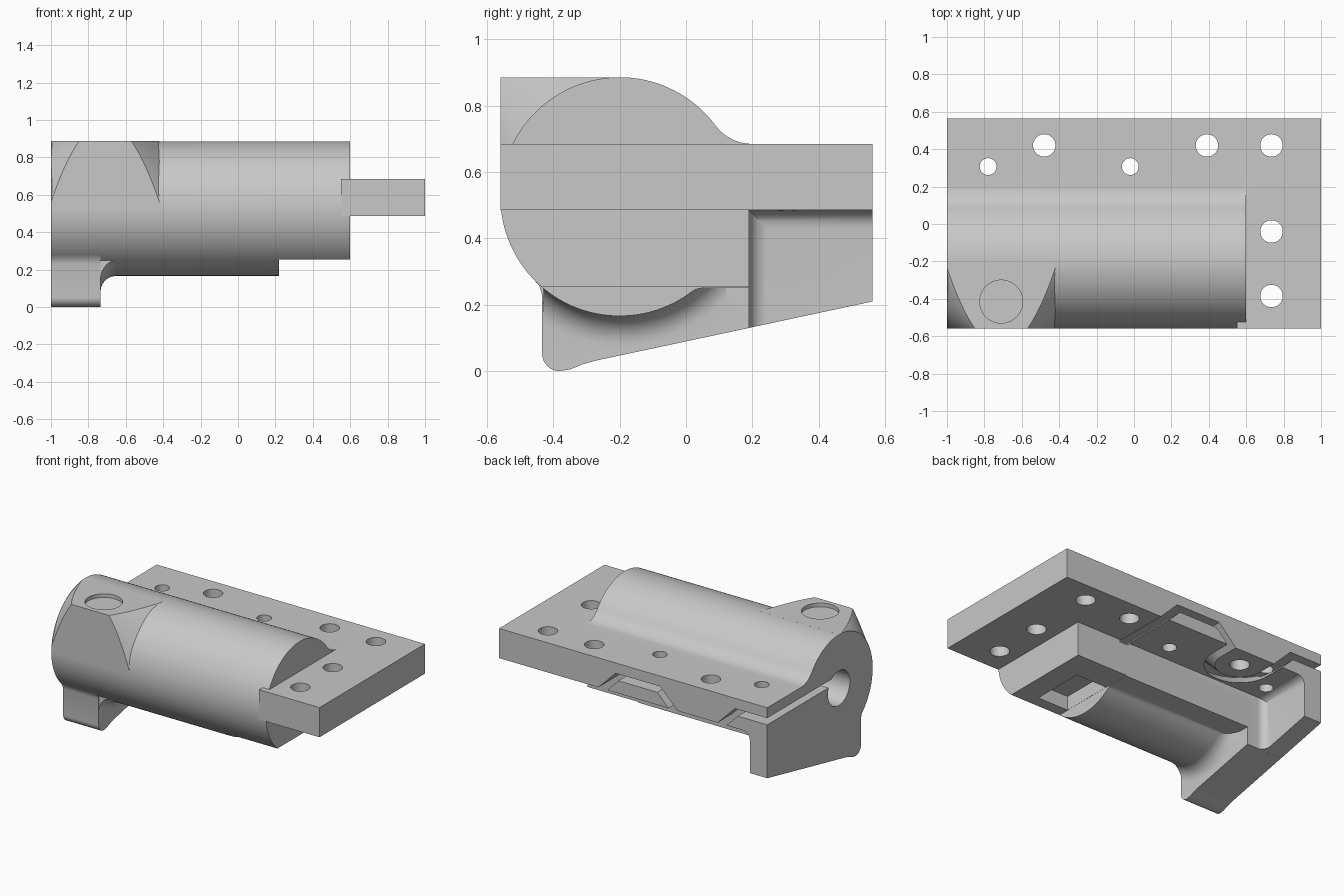
import bpy, bmesh, math
from mathutils import Vector, Matrix

if "Cube" in bpy.data.objects:
    bpy.data.objects.remove(bpy.data.objects["Cube"])

CY, CZ, R = -0.2, 0.526, 0.36      # barrel axis and radius
BACK, FRONT = 0.563, -0.56

grey = bpy.data.materials.new("cast_grey")
grey.diffuse_color = (0.58, 0.58, 0.58, 1)
grey.use_nodes = True
grey.node_tree.nodes["Principled BSDF"].inputs["Base Color"].default_value = grey.diffuse_color


def finish(name, bm):
    bmesh.ops.recalc_face_normals(bm, faces=bm.faces)
    me = bpy.data.meshes.new(name)
    bm.to_mesh(me)
    bm.free()
    ob = bpy.data.objects.new(name, me)
    bpy.context.collection.objects.link(ob)
    me.materials.append(grey)
    return ob


def prism(name, pts, axis, a, b):
    """Extrude a 2D outline along one axis from a to b."""
    place = {'x': lambda u, v, t: (t, u, v),
             'y': lambda u, v, t: (u, t, v),
             'z': lambda u, v, t: (u, v, t)}[axis]
    bm = bmesh.new()
    lo = [bm.verts.new(place(u, v, a)) for u, v in pts]
    hi = [bm.verts.new(place(u, v, b)) for u, v in pts]
    bm.faces.new(lo)
    bm.faces.new(hi)
    n = len(pts)
    for i in range(n):
        j = (i + 1) % n
        bm.faces.new((lo[i], lo[j], hi[j], hi[i]))
    return finish(name, bm)


def box(name, x, y, z):
    return prism(name, [(x[0], y[0]), (x[1], y[0]), (x[1], y[1]), (x[0], y[1])], 'z', *z)


def arc(cx, cy, r, a0, a1, n):
    return [(cx + r * math.cos(math.radians(a0 + (a1 - a0) * i / n)),
             cy + r * math.sin(math.radians(a0 + (a1 - a0) * i / n))) for i in range(n + 1)]


def disc(name, u, v, r, axis, a, b, n=48):
    return prism(name, arc(u, v, r, 0, 360 - 360 / n, n - 1), axis, a, b)


def combine(target, tool, op):
    m = target.modifiers.new(op, 'BOOLEAN')
    m.operation, m.object, m.solver = op, tool, 'EXACT'
    bpy.ops.object.select_all(action='DESELECT')
    bpy.context.view_layer.objects.active = target
    target.select_set(True)
    bpy.ops.object.modifier_apply(modifier=m.name)
    bpy.data.objects.remove(tool)
    return target


def add(a, b): return combine(a, b, 'UNION')
def cut(a, b): return combine(a, b, 'DIFFERENCE')
def common(a, b): return combine(a, b, 'INTERSECT')


# barrel with flange, blended by concave fillets above and below
section = [(BACK, 0.485), (BACK, 0.685)]
section += arc(0.2, 0.8236, 0.1386, 270, 216.6, 10)
section += arc(CY, CZ, R, 36.6, 307.1, 84)[1:-1]
section += arc(0.05, 0.196, 0.054, 127.1, 90, 6)
section += [(0.19, 0.25), (0.19, 0.485)]
body = prism("clamp_body", section, 'x', -1, 0.6)

# flat underside step near the right end, with a shallow pocket
cut(body, box("step_cutter", (0.22, 0.7), (-0.7, 0.3), (0, 0.255)))
cut(body, box("pocket_cutter", (0.221, 0.45), (-0.36, 0.0), (0.2, 0.35)))

# plate end
add(body, box("plate_end", (0.55, 1), (FRONT, BACK), (0.485, 0.685)))
cut(body, box("barrel_end_trim", (0.6, 1.1), (-0.7, 0.7), (0.685, 1)))

# leg: thick inner part, thin outer web
leg = [(-0.2, 0.45), (-0.46, 0.3), (-0.46, 0.277), (-0.443, 0.258), (-0.434, 0.23)]
leg += arc(-0.381, 0.053, 0.053, 180, 270, 8)
leg += [(-0.35, 0.005), (-0.31, 0.021), (-0.27, 0.032), (0.19, 0.13), (0.19, 0.45)]
add(body, prism("leg", leg, 'x', -1, -0.735))
web = [(0.1, 0.111), (BACK, 0.21), (BACK, 0.52), (0.1, 0.52)]
add(body, prism("leg_web", web, 'x', -1, -0.87))

# web fillets: under the plate and in the vertical corner
f = 0.055
top = [(-0.9, 0.52), (-0.9, 0.485 - f)] + arc(-0.87 + f, 0.485 - f, f, 180, 90, 8)
top += [(-0.87 + f, 0.52)]
add(body, prism("web_top_fillet", top, 'y', 0.15, BACK))
corner = [(-0.9, 0.15), (-0.87 + f, 0.15)] + arc(-0.87 + f, 0.19 + f, f, 270, 180, 8)
corner += [(-0.9, 0.19 + f)]
side = prism("web_corner_fillet", corner, 'z', 0.05, 0.52)
add(body, common(side, prism("web_limit", web, 'x', -1.1, -0.5)))

# flare where the leg meets the barrel (revolved fillet limited to the leg width)
bm = bmesh.new()
flare = [(-0.75, 0.3), (-0.75, R + 0.085)] + [
    (x, r + R + 0.085 - 0.085 + 0.0) for x, r in
    [(-0.65 + 0.085 * math.cos(math.radians(a)), 0.085 - 0.085 * math.sin(math.radians(a)))
     for a in range(180, 89, -10)]] + [(-0.65, 0.3)]
vs = [bm.verts.new((x, CY, CZ - r)) for x, r in flare]
es = [bm.edges.new((vs[i], vs[(i + 1) % len(vs)])) for i in range(len(vs))]
bmesh.ops.spin(bm, geom=vs + es, cent=(0, CY, CZ), axis=(1, 0, 0),
               angle=2 * math.pi, steps=80, use_merge=True)
bmesh.ops.remove_doubles(bm, verts=bm.verts, dist=1e-5)
ring = finish("leg_flare", bm)
add(body, common(ring, box("flare_limit", (-0.9, -0.5), (-0.43, 0.12), (0.05, 0.4))))

# corner boss: square block chamfered by a cone along its diagonal
boss = box("corner_boss", (-1, -0.42), (FRONT, CY), (CZ, CZ + R))
bm = bmesh.new()
axis = Vector((0, -1, 1)).normalized()
bmesh.ops.create_cone(bm, cap_ends=True, segments=128, radius1=0.749, radius2=0, depth=0.749)
bm.transform(Matrix.Translation(Vector((-0.71, CY, CZ)) + axis * (0.649 - 0.749 / 2))
             @ axis.to_track_quat('Z', 'Y').to_matrix().to_4x4())
add(body, common(boss, finish("chamfer_cone", bm)))
cut(body, disc("boss_recess", -0.71, -0.415, 0.115, 'z', 0.861, 1))

# blind bore in the left end
cut(body, disc("bore", CY, CZ, 0.117, 'x', -1.1, 0.1))


def pad(name, grow):
    """Tapered pad round a bolt hole, running out at the back."""
    bm = bmesh.new()
    for z in (0.42, 0.75):
        for y in (0.42, 0.9):
            for x, yy in arc(-0.48, y, 0.15 + z - 0.485 + grow, 0, 352.5, 47):
                bm.verts.new((x, yy, z))
    out = bmesh.ops.convex_hull(bm, input=bm.verts)
    junk = set(out['geom_interior']) | set(out['geom_unused'])
    bmesh.ops.delete(bm, geom=[v for v in junk if isinstance(v, bmesh.types.BMVert)], context='VERTS')
    return finish(name, bm)


# clamp slit: follows the lower arm and dips round the pad
slit = prism("slit", [(-1.1, 0.47), (0.275, 0.47), (0.13, 0.615), (-1.1, 0.615)], 'y', CY, 0.7)
arm = prism("arm", [(-1.2, 0.3), (0.38, 0.3), (0.11, 0.57), (-1.2, 0.57)], 'y', -0.4, 0.8)
cut(arm, pad("pad_clearance", 0.065))
cut(slit, arm)
cut(slit, pad("pad_core", 0))
cut(body, slit)

# bolt and dowel holes through the plate
for x, y, r in [(-0.48, 0.42, 0.06), (0.39, 0.42, 0.06), (0.735, 0.42, 0.06),
                (0.735, -0.04, 0.06), (0.735, -0.385, 0.06),
                (-0.78, 0.307, 0.045), (-0.02, 0.307, 0.045)]:
    cut(body, disc("hole", x, y, r, 'z', 0.4, 0.8, 32))

bpy.ops.object.select_all(action='DESELECT')
bpy.context.view_layer.objects.active = body
body.select_set(True)
bpy.ops.object.shade_smooth_by_angle(angle=math.radians(25))
